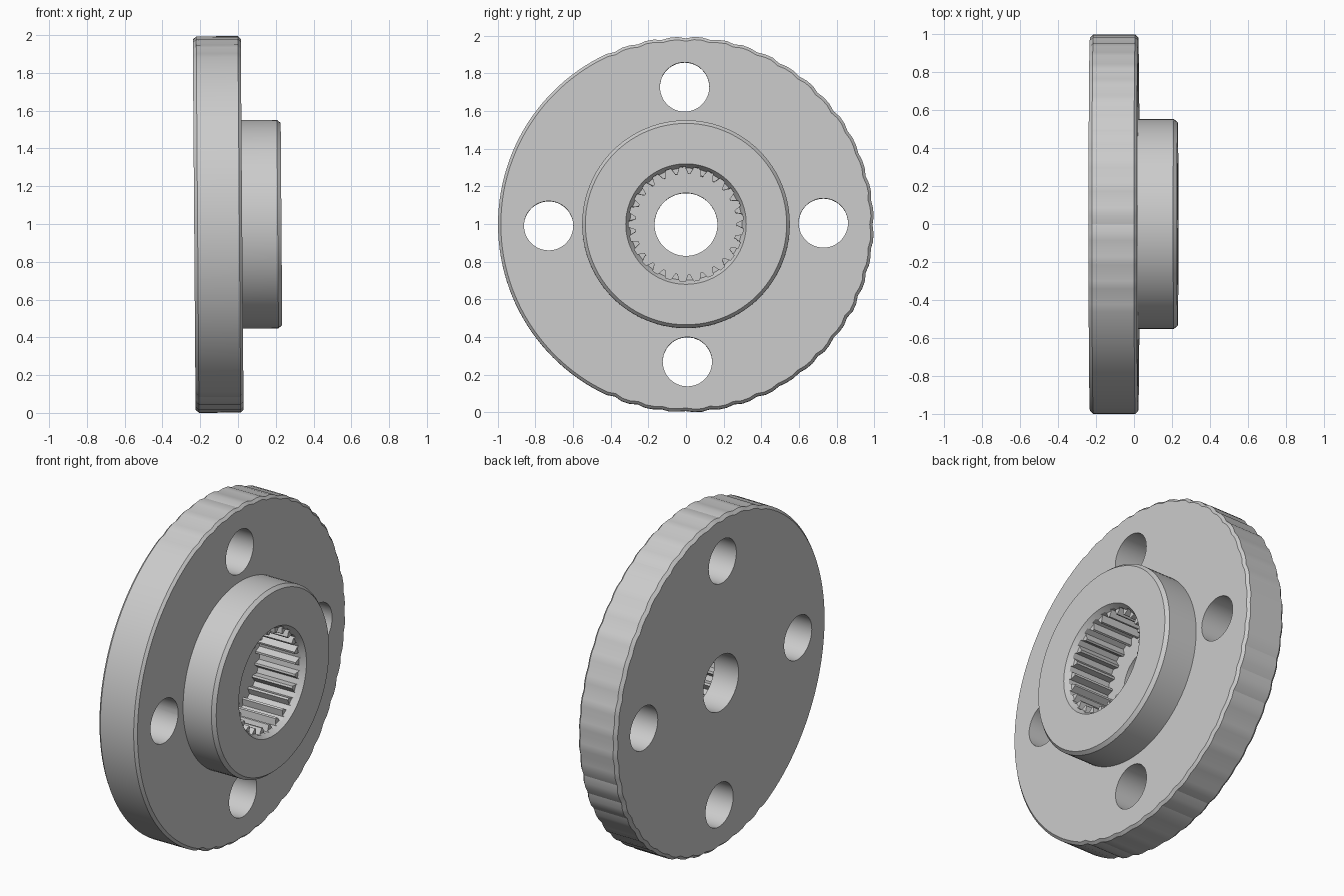
import bpy, bmesh, math, random
from mathutils import Matrix, Vector

if "Cube" in bpy.data.objects:
    bpy.data.objects.remove(bpy.data.objects["Cube"])

random.seed(4)
TAU = 2 * math.pi
metal = bpy.data.materials.new("plain grey")
metal.diffuse_color = (0.6, 0.6, 0.6, 1)
metal.use_nodes = True
metal.node_tree.nodes["Principled BSDF"].inputs["Base Color"].default_value = metal.diffuse_color


def loft(name, sections):
    """Closed solid along x from sections of (x, [(radius, angle), ...])."""
    bm = bmesh.new()
    rings = [[bm.verts.new((x, r * math.cos(a), r * math.sin(a))) for r, a in pts]
             for x, pts in sections]
    n = len(rings[0])
    for lo, hi in zip(rings, rings[1:]):
        for i in range(n):
            j = (i + 1) % n
            bm.faces.new((lo[i], lo[j], hi[j], hi[i]))
    bm.faces.new(rings[0])
    bm.faces.new(rings[-1])
    bmesh.ops.recalc_face_normals(bm, faces=bm.faces)
    mesh = bpy.data.meshes.new(name)
    bm.to_mesh(mesh)
    bm.free()
    mesh.materials.append(metal)
    obj = bpy.data.objects.new(name, mesh)
    bpy.context.collection.objects.link(obj)
    return obj


def circle(r, n=96):
    return [(r, TAU * i / n) for i in range(n)]


def modify(obj, cutter, operation):
    bpy.context.view_layer.objects.active = obj
    mod = obj.modifiers.new("bool", 'BOOLEAN')
    mod.operation, mod.solver, mod.object = operation, 'EXACT', cutter
    bpy.ops.object.modifier_apply(modifier=mod.name)
    bpy.data.objects.remove(cutter)


# Worn rim: even on the front side, slightly scalloped on the back side
N = 144
wear = []
for i in range(N):
    a = TAU * i / N
    worn = abs((a + math.pi) % TAU - math.pi) < 2.0
    wear.append(0.007 * (i % 3 == 0) + random.uniform(0, 0.004) if worn else 0)


def rim(r):
    return [(r - wear[i], TAU * i / N) for i in range(N)]


# Flange disc with chamfered edges, and the hub joined on its outer side
flange = loft("flange", [(-0.232, rim(0.982)), (-0.214, rim(0.999)),
                         (0.007, rim(0.999)), (0.022, rim(0.984))])
hub = loft("hub", [(-0.03, circle(0.552)), (0.21, circle(0.552)),
                   (0.23, circle(0.535))])
modify(flange, hub, 'UNION')

# Splined socket with a conical lead-in
TEETH = 25


def spline(widen=0.0):
    pts = []
    for i in range(TEETH):
        for r, f in ((0.268, -0.09), (0.268, 0.09), (0.305, 0.30), (0.305, 0.70)):
            pts.append((r + widen, TAU * (i + f) / TEETH))
    return pts


modify(flange, loft("socket", [(-0.07, spline()), (0.3, spline())]), 'DIFFERENCE')
modify(flange, loft("lead_in", [(0.195, circle(0.298)), (0.25, circle(0.333))]),
       'DIFFERENCE')

# Centre bore and four bolt holes
modify(flange, loft("bore", [(-0.4, circle(0.167, 64)), (0.1, circle(0.167, 64))]),
       'DIFFERENCE')
for k in range(4):
    hole = loft("bolt_hole", [(-0.4, circle(0.131, 48)), (0.2, circle(0.131, 48))])
    a = k * math.pi / 2 + 0.01
    hole.data.transform(Matrix.Translation((0, 0.73 * math.cos(a), 0.73 * math.sin(a))))
    modify(flange, hole, 'DIFFERENCE')

# Slight lean, then stand the part on the ground
flange.name = "splined_flange"
mesh = flange.data
mesh.transform(Matrix.Rotation(-0.0075, 4, 'Y'))
low = min(v.co.z for v in mesh.vertices)
mesh.transform(Matrix.Translation((0, 0, -low)))
flange.select_set(True)
bpy.context.view_layer.objects.active = flange
bpy.ops.object.shade_smooth_by_angle(angle=math.radians(20))
